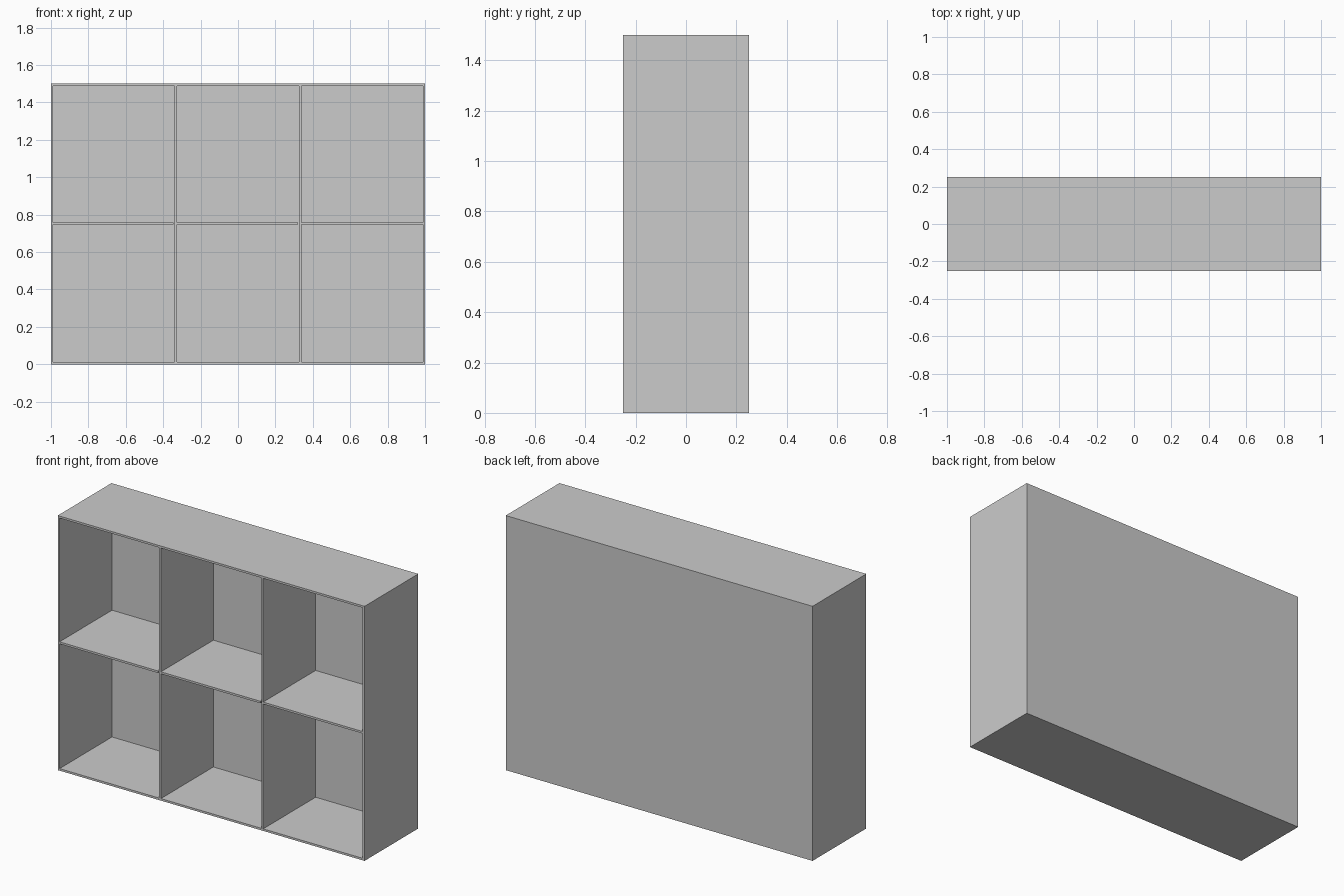
import bpy

if "Cube" in bpy.data.objects:
    bpy.data.objects.remove(bpy.data.objects["Cube"])

W, D, H, T = 2.0, 0.5, 1.5, 0.012   # overall size and board thickness


def board(name, x0, x1, y0, y1, z0, z1):
    """Axis-aligned box given by its limits."""
    bpy.ops.mesh.primitive_cube_add(size=1)
    ob = bpy.context.object
    ob.name = ob.data.name = name
    lo, hi = (x0, y0, z0), (x1, y1, z1)
    for v in ob.data.vertices:
        v.co = [h if c > 0 else l for c, l, h in zip(v.co, lo, hi)]
    return ob


front, back = -D / 2, D / 2
inner_back = back - T
inner = W / 2 - T

# Outer case
board("bottom_panel", -W / 2, W / 2, front, back, 0, T)
board("top_panel", -W / 2, W / 2, front, back, H - T, H)
board("left_side", -W / 2, -inner, front, back, T, H - T)
board("right_side", inner, W / 2, front, back, T, H - T)
board("back_panel", -inner, inner, inner_back, back, T, H - T)

# Upright dividers at the thirds
dividers = [-W / 6, W / 6]
for i, x in enumerate(dividers):
    board(f"divider_{i + 1}", x - T / 2, x + T / 2, front, inner_back, T, H - T)

# One shelf per bay, with a slight gap before each divider
starts = [-inner] + [x + T / 2 for x in dividers]
ends = [x - T / 2 - 0.006 for x in dividers] + [inner]
shelf_z = 0.753
for i, (x0, x1) in enumerate(zip(starts, ends)):
    board(f"shelf_{i + 1}", x0, x1, front, inner_back, shelf_z - T / 2, shelf_z + T / 2)
